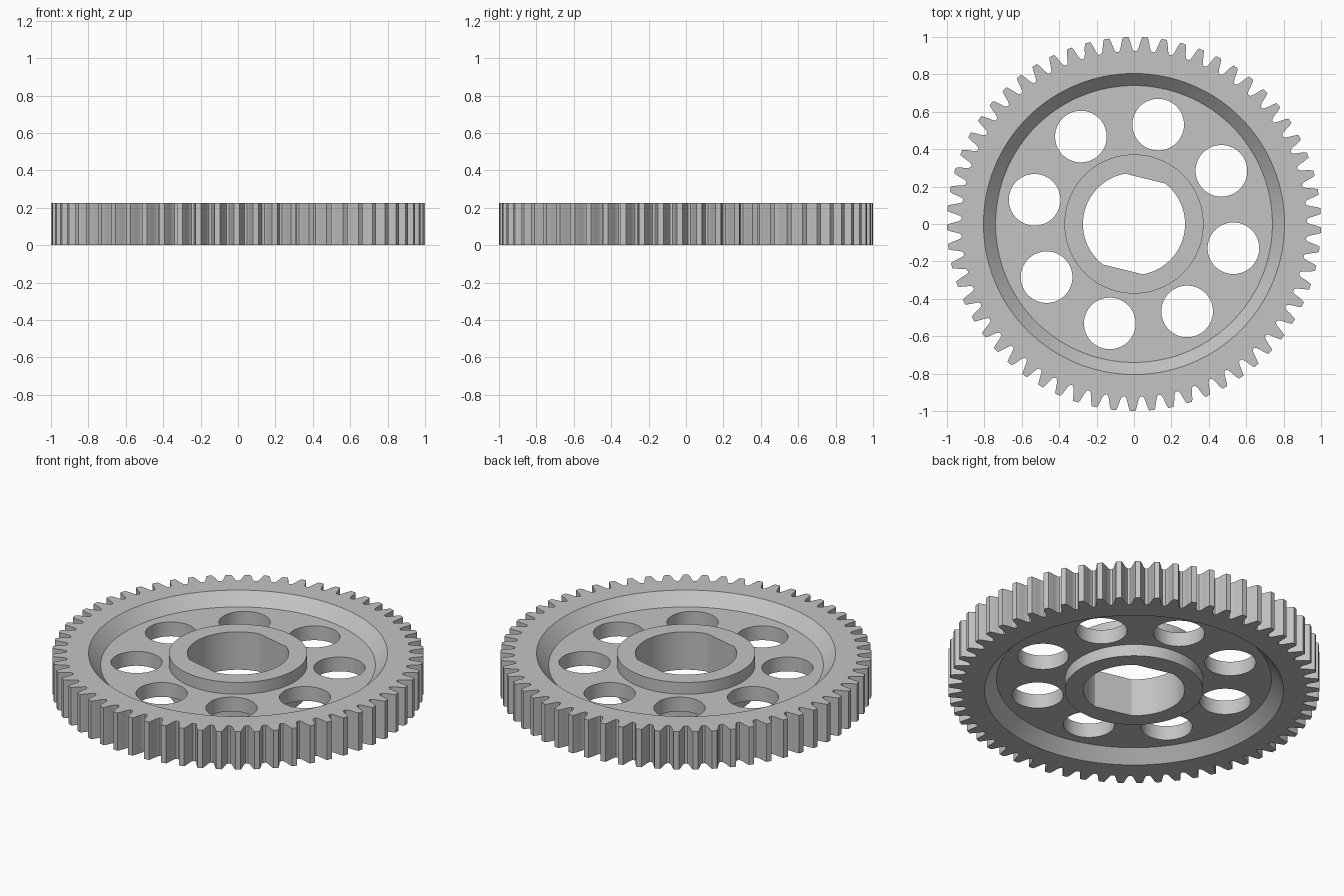
import bpy, bmesh, math
from math import cos, sin, pi, radians

if "Cube" in bpy.data.objects:
    bpy.data.objects.remove(bpy.data.objects["Cube"])

TEETH, THICK, RECESS = 61, 0.225, 0.07
TURN = radians(-13.7)          # angle of the whole wheel
HUB_R, WEB_R, RIM_R = 0.372, 0.74, 0.805

steel = bpy.data.materials.new("steel_grey")
steel.diffuse_color = (0.55, 0.55, 0.55, 1)
steel.use_nodes = True
steel.node_tree.nodes["Principled BSDF"].inputs["Base Color"].default_value = steel.diffuse_color


def make_object(name, bm):
    bmesh.ops.recalc_face_normals(bm, faces=bm.faces)
    me = bpy.data.meshes.new(name)
    bm.to_mesh(me)
    bm.free()
    me.materials.append(steel)
    ob = bpy.data.objects.new(name, me)
    bpy.context.collection.objects.link(ob)
    return ob


def prism(name, pts, z0, z1):
    """Straight extrusion of a 2D outline."""
    bm = bmesh.new()
    low = [bm.verts.new((x, y, z0)) for x, y in pts]
    high = [bm.verts.new((x, y, z1)) for x, y in pts]
    bm.faces.new(low)
    bm.faces.new(high)
    n = len(pts)
    for i in range(n):
        j = (i + 1) % n
        bm.faces.new((low[i], low[j], high[j], high[i]))
    return make_object(name, bm)


def revolve(name, profile, steps=128):
    """Closed (radius, z) profile turned about the z axis."""
    bm = bmesh.new()
    rings = [[bm.verts.new((r * cos(2 * pi * i / steps), r * sin(2 * pi * i / steps), z))
              for r, z in profile] for i in range(steps)]
    m = len(profile)
    for i in range(steps):
        a, b = rings[i], rings[(i + 1) % steps]
        for k in range(m):
            l = (k + 1) % m
            bm.faces.new((a[k], b[k], b[l], a[l]))
    return make_object(name, bm)


def circle(r, cx=0, cy=0, n=64):
    return [(cx + r * cos(2 * pi * i / n), cy + r * sin(2 * pi * i / n)) for i in range(n)]


# Toothed blank: half of one tooth as (radius, half angle), mirrored and repeated
half = [(0.924, 0.044), (0.932, 0.0375), (0.946, 0.0315), (0.965, 0.0265),
        (0.985, 0.0205), (1.0, 0.0145)]
tooth = [(r, -a) for r, a in half] + [(r, a) for r, a in reversed(half)]
outline = []
for t in range(TEETH):
    mid = TURN + 2 * pi * t / TEETH
    outline += [(r * cos(mid + a), r * sin(mid + a)) for r, a in tooth]
gear = prism("gear_wheel", outline, 0, THICK)

# Ring recesses with sloped outer wall, one on each face
slope = (RIM_R - WEB_R) / RECESS
over = 0.05
cutters = []
for name, face, s in (("top_recess", THICK, 1), ("bottom_recess", 0, -1)):
    floor, out = face - s * RECESS, face + s * over
    cutters.append(revolve(name, [(HUB_R, floor), (WEB_R, floor),
                                  (RIM_R + slope * over, out), (HUB_R, out)]))

# Eight lightening holes through the web
for i in range(8):
    a = TURN + i * pi / 4
    cutters.append(prism("web_hole", circle(0.138, 0.547 * cos(a), 0.547 * sin(a)), -0.1, 0.35))

# Bore with two opposite flats
BORE, FLAT = 0.273, 0.25
lim = math.asin(FLAT / BORE)
bore = []
for side in (0, pi):
    for i in range(33):
        a = TURN + side - lim + 2 * lim * i / 32
        bore.append((BORE * cos(a), BORE * sin(a)))
cutters.append(prism("bore", bore, -0.1, 0.35))

# Cut everything out of the blank
for c in cutters:
    mod = gear.modifiers.new(c.name, 'BOOLEAN')
    mod.operation, mod.object, mod.solver = 'DIFFERENCE', c, 'EXACT'
bpy.context.view_layer.objects.active = gear
gear.select_set(True)
for c in cutters:
    c.select_set(False)
for mod in list(gear.modifiers):
    bpy.ops.object.modifier_apply(modifier=mod.name)
for c in cutters:
    bpy.data.objects.remove(c)
bpy.ops.object.shade_smooth_by_angle(angle=radians(25))
